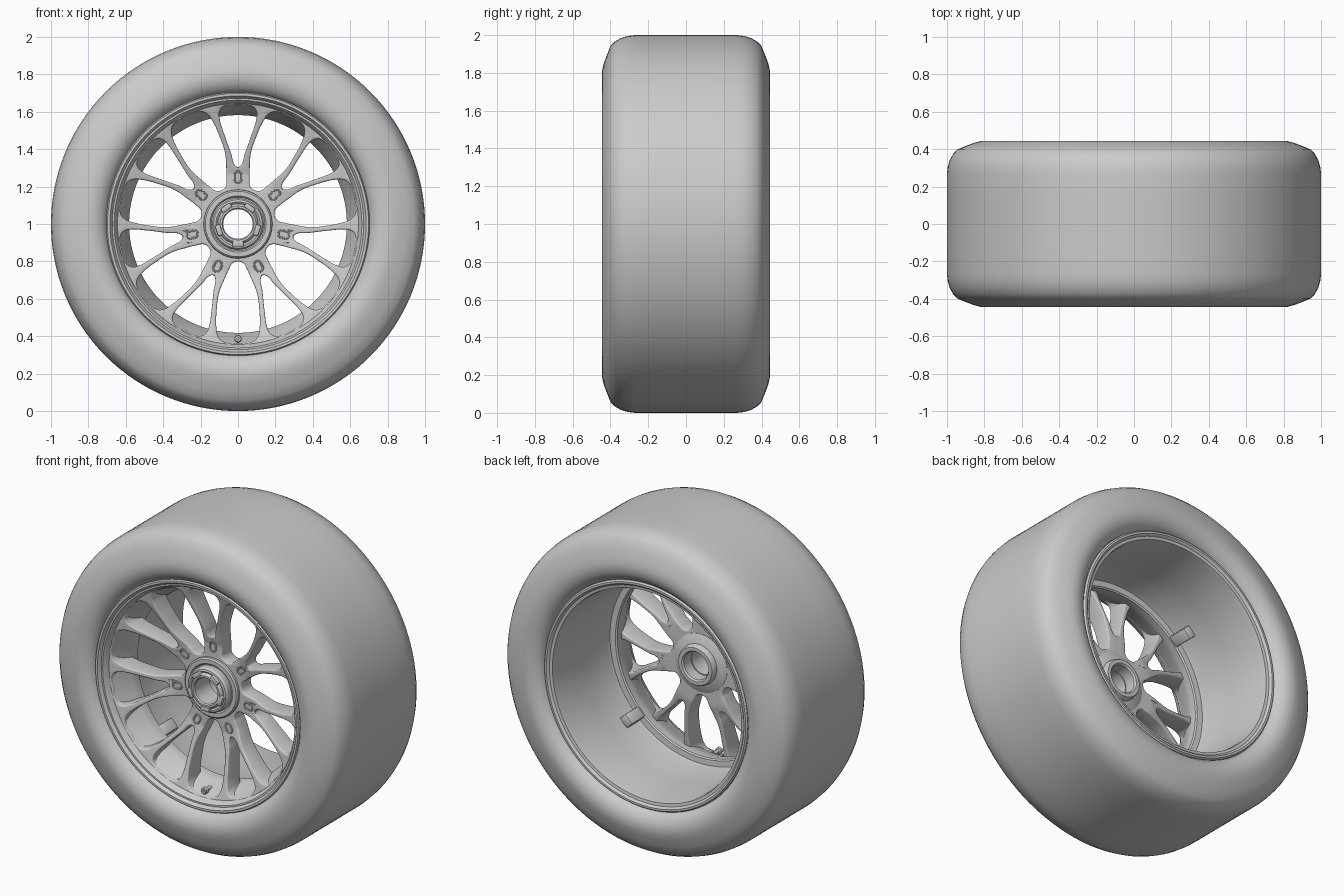
import bpy, bmesh, math
from mathutils import Matrix

if "Cube" in bpy.data.objects:
    bpy.data.objects.remove(bpy.data.objects["Cube"])

CZ = 1.0          # axle height
N = 7             # number of Y-shaped spokes


def finish(name, bm, angle=35):
    bmesh.ops.recalc_face_normals(bm, faces=bm.faces)
    me = bpy.data.meshes.new(name)
    bm.to_mesh(me)
    bm.free()
    ob = bpy.data.objects.new(name, me)
    ob.location.z = CZ
    bpy.context.collection.objects.link(ob)
    bpy.ops.object.select_all(action='DESELECT')
    ob.select_set(True)
    bpy.context.view_layer.objects.active = ob
    bpy.ops.object.shade_smooth_by_angle(angle=math.radians(angle))
    return ob


def lathe(name, profile, steps=96, angle=35):
    """Revolve a closed (y, radius) profile about the axle."""
    bm = bmesh.new()
    rings = []
    for i in range(steps):
        a = 2 * math.pi * i / steps
        rings.append([bm.verts.new((r * math.sin(a), y, r * math.cos(a))) for y, r in profile])
    n = len(profile)
    for i in range(steps):
        p, q = rings[i], rings[(i + 1) % steps]
        for j in range(n):
            k = (j + 1) % n
            bm.faces.new((p[j], p[k], q[k], q[j]))
    return finish(name, bm, angle)


def blocks(name, size, y, radius, angles, bevel):
    """Bevelled boxes set around the axle."""
    bm = bmesh.new()
    for a in angles:
        m = (Matrix.Rotation(math.radians(a), 4, 'Y') @ Matrix.Translation((0, y, radius))
             @ Matrix.Diagonal((*size, 1)))
        bmesh.ops.create_cube(bm, size=1, matrix=m)
    bmesh.ops.bevel(bm, geom=bm.edges[:], offset=bevel, segments=2, affect='EDGES', profile=0.5)
    return finish(name, bm)


def loop(curve, pts, turn=0.0):
    """Add a smooth closed bezier loop, turned clockwise from the top."""
    sp = curve.splines.new('BEZIER')
    sp.bezier_points.add(len(pts) - 1)
    c, s = math.cos(turn), math.sin(turn)
    for bp, (x, y) in zip(sp.bezier_points, pts):
        bp.co = (x * c + y * s, y * c - x * s, 0)
        bp.handle_left_type = bp.handle_right_type = 'AUTO'
    sp.use_cyclic_u = True
    sp.resolution_u = 6


def mirrored(half):
    """Complete a half outline whose ends lie on the symmetry line."""
    return half + [(-x, y) for x, y in half[-2:0:-1]]


def circle(r, n):
    return [(r * math.sin(2 * math.pi * i / n), r * math.cos(2 * math.pi * i / n)) for i in range(n)]


def dish(r, z):
    """Axial position: flat centre, then coned forward, more so on the front."""
    slope = 0.27 if z > 0 else 0.17
    return -0.197 - slope * max(0.0, r - 0.27) - z


def curve_part(name, curve):
    """Turn a flat curve into a mesh, dished along the axle."""
    tmp = bpy.data.objects.new(name + "_curve", curve)
    bpy.context.collection.objects.link(tmp)
    dg = bpy.context.evaluated_depsgraph_get()
    me = bpy.data.meshes.new_from_object(tmp.evaluated_get(dg))
    bm = bmesh.new()
    bm.from_mesh(me)
    bpy.data.objects.remove(tmp)
    bpy.data.meshes.remove(me)
    bmesh.ops.remove_doubles(bm, verts=bm.verts, dist=0.0001)
    # split long fill edges so the flat faces follow the dish
    for _ in range(3):
        long = [e for e in bm.edges
                if e.calc_length() > 0.04 and abs(e.verts[0].co.z - e.verts[1].co.z) < 1e-5]
        bmesh.ops.subdivide_edges(bm, edges=long, cuts=1)
        bmesh.ops.triangulate(bm, faces=[f for f in bm.faces if len(f.verts) > 4])
    for v in bm.verts:
        x, y, z = v.co
        v.co = (x, dish(math.hypot(x, y), z), y)
    return finish(name, bm)


# Tyre: creased shoulders, bulging sidewalls, bead tucked in at the rim
half = [(0.15, 1.0), (0.27, 1.0), (0.31, 0.995), (0.345, 0.984), (0.375, 0.967), (0.398, 0.945),
        (0.417, 0.90), (0.434, 0.855), (0.443, 0.82), (0.445, 0.79), (0.438, 0.755),
        (0.42, 0.724), (0.395, 0.703), (0.36, 0.695), (0.30, 0.675)]
lathe("tyre", half + [(-y, r) for y, r in reversed(half)], 128)

# Rim: front lip, sloped seat, inner ledge, deep barrel, back lip
lathe("rim", [
    (-0.37, 0.705), (-0.395, 0.705), (-0.405, 0.698), (-0.405, 0.685), (-0.395, 0.678),
    (-0.385, 0.672), (-0.385, 0.662), (-0.375, 0.654), (-0.345, 0.643), (-0.315, 0.630),
    (-0.27, 0.608), (-0.215, 0.588), (-0.195, 0.582), (-0.155, 0.582), (-0.148, 0.59),
    (-0.145, 0.625), (-0.12, 0.632), (0.10, 0.638), (0.36, 0.645), (0.385, 0.65),
    (0.388, 0.668), (0.395, 0.672), (0.402, 0.68), (0.402, 0.692), (0.392, 0.70),
    (0.36, 0.70), (0.29, 0.672), (-0.29, 0.672)], 128)

# Spokes: a disc pierced by a window inside each Y and one between neighbours
cu = bpy.data.curves.new("spoke_outline", 'CURVE')
cu.dimensions = '2D'
cu.fill_mode = 'BOTH'
cu.extrude = 0.042
cu.bevel_depth = 0.008
cu.bevel_resolution = 2
loop(cu, circle(0.648, 24))
loop(cu, circle(0.11, 12))
inner_window = mirrored([(0, 0.297), (0.024, 0.312), (0.043, 0.37), (0.082, 0.48),
                         (0.106, 0.56), (0.107, 0.60), (0.085, 0.632), (0, 0.644)])
outer_window = mirrored([(0, 0.193), (0.035, 0.205), (0.056, 0.24), (0.079, 0.29),
                         (0.110, 0.37), (0.122, 0.46), (0.124, 0.55), (0.115, 0.60),
                         (0.088, 0.632), (0, 0.644)])
for i in range(N):
    t = 2 * math.pi * i / N
    loop(cu, inner_window, t)
    loop(cu, outer_window, t + math.pi / N)
curve_part("spokes", cu)

# Raised slot borders at the root of each Y
cu = bpy.data.curves.new("slot_outline", 'CURVE')
cu.dimensions = '3D'
cu.bevel_depth = 0.006
cu.bevel_resolution = 2
slot = mirrored([(0, 0.222), (0.016, 0.230), (0.019, 0.25), (0.016, 0.272), (0, 0.28)])
for i in range(N):
    loop(cu, slot, 2 * math.pi * i / N)
slots = curve_part("slot_borders", cu)
slots.location.y = -0.049

# Hub: centre body with through bore and stepped front face
lathe("hub", [(-0.225, 0.185), (-0.26, 0.183), (-0.268, 0.175), (-0.268, 0.15), (-0.26, 0.143),
              (-0.26, 0.085), (-0.10, 0.085), (-0.09, 0.093), (-0.09, 0.115), (-0.10, 0.122),
              (-0.125, 0.125), (-0.132, 0.15), (-0.145, 0.18)], 96, 30)

# Wheel nut with lugs around its face
nut = lathe("wheel_nut", [(-0.24, 0.138), (-0.275, 0.138), (-0.287, 0.13), (-0.29, 0.118),
                          (-0.282, 0.108), (-0.295, 0.102), (-0.30, 0.096), (-0.30, 0.085),
                          (-0.292, 0.079), (-0.15, 0.079), (-0.15, 0.09), (-0.24, 0.09)], 72, 30)
lugs = blocks("nut_lugs", (0.06, 0.04, 0.028), -0.288, 0.107, [36 + 72 * i for i in range(5)], 0.006)
nut.location.y = lugs.location.y = -0.02

# Barrel blocks behind the ledge
blocks("barrel_blocks", (0.07, 0.13, 0.06), -0.09, 0.613, [45 + 90 * i for i in range(4)], 0.008)

# Valve stem and cap on the sloped seat at the bottom of the rim
valve = lathe("valve", [(-0.27, 0.012), (-0.31, 0.012), (-0.315, 0.02), (-0.335, 0.02),
                        (-0.34, 0.016), (-0.34, 0.005), (-0.27, 0.005)], 20)
valve.location.z = CZ - 0.613
